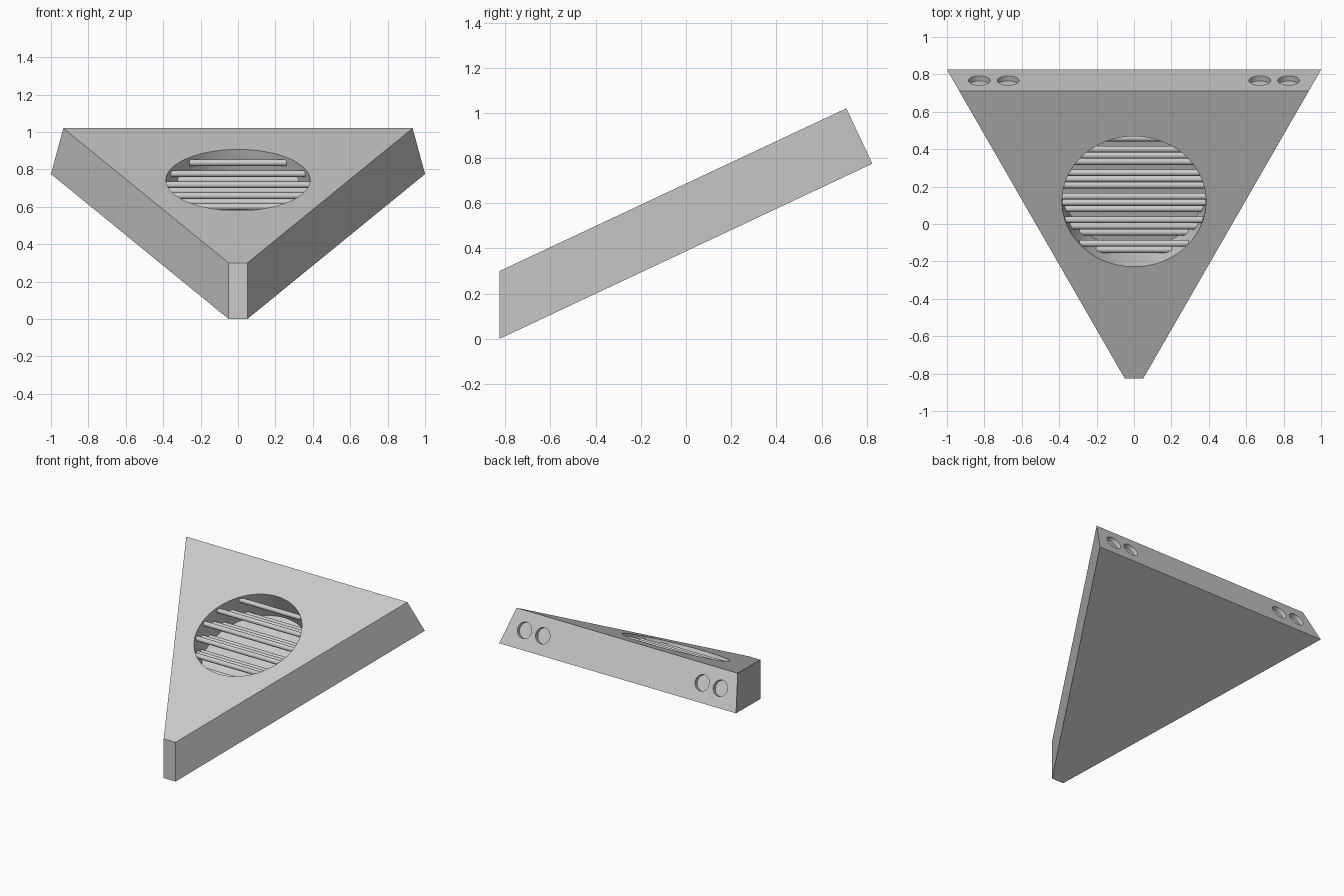
import bpy, bmesh
from math import radians, sqrt
from mathutils import Matrix

if "Cube" in bpy.data.objects:
    bpy.data.objects.remove(bpy.data.objects["Cube"], do_unlink=True)

grey = bpy.data.materials.new("light grey")
grey.use_nodes = True
grey.diffuse_color = (0.6, 0.6, 0.6, 1)
grey.node_tree.nodes["Principled BSDF"].inputs["Base Color"].default_value = (0.6, 0.6, 0.6, 1)

# Tilted frame: origin at the opening centre, y up the slope, z out of the top face
FRAME = Matrix.Translation((0, 0.12, 0.743)) @ Matrix.Rotation(radians(25.1), 4, "X")
RADIUS = 0.385


def finish(name, bm):
    bmesh.ops.recalc_face_normals(bm, faces=bm.faces)
    mesh = bpy.data.meshes.new(name)
    bm.to_mesh(mesh)
    bm.free()
    mesh.materials.append(grey)
    obj = bpy.data.objects.new(name, mesh)
    bpy.context.collection.objects.link(obj)
    return obj


def smooth(obj):
    bpy.ops.object.select_all(action="DESELECT")
    obj.select_set(True)
    bpy.context.view_layer.objects.active = obj
    bpy.ops.object.shade_smooth_by_angle(angle=radians(35))


def cylinder(name, radius, depth, centre, axis, sides):
    turn = {"X": Matrix.Rotation(radians(90), 4, "Y"),
            "Y": Matrix.Rotation(radians(90), 4, "X"),
            "Z": Matrix.Identity(4)}[axis]
    bm = bmesh.new()
    bmesh.ops.create_cone(bm, cap_ends=True, segments=sides, radius1=radius, radius2=radius,
                          depth=depth, matrix=FRAME @ Matrix.Translation(centre) @ turn)
    return finish(name, bm)


def cut(target, cutter):
    mod = target.modifiers.new("cut", "BOOLEAN")
    mod.operation = "DIFFERENCE"
    mod.solver = "EXACT"
    mod.object = cutter
    bpy.context.view_layer.objects.active = target
    bpy.ops.object.modifier_apply(modifier=mod.name)
    bpy.data.objects.remove(cutter, do_unlink=True)


# Wedge body: a side profile whose half width grows towards the back
profile = [(-0.825, 0), (-0.825, 0.3), (0.71, 1.02), (0.825, 0.775)]
bm = bmesh.new()
rings = []
for side in (-1, 1):
    rings.append([bm.verts.new((side * (0.05 + (y + 0.825) * 0.5758), y, z)) for y, z in profile])
bm.faces.new(rings[0])
bm.faces.new(rings[1])
for i in range(4):
    j = (i + 1) % 4
    bm.faces.new((rings[0][i], rings[0][j], rings[1][j], rings[1][i]))
body = finish("body", bm)

# Round recess in the top face
cut(body, cylinder("recess_cutter", RADIUS, 0.44, (0, 0, 0), "Z", 96))

# Two pairs of shallow round sockets in the back face
for x in (-0.827, -0.673, 0.673, 0.827):
    cut(body, cylinder("socket_cutter", 0.058, 0.06, (x, 0.652, -0.134), "Y", 48))
smooth(body)

# Three staggered layers of round bars across the recess
for layer, (first, depth) in enumerate([(0.293, 0.035), (0.2235, 0.105), (0.293, 0.175)]):
    for i in range(5):
        up = first - i * 0.139
        length = 2 * sqrt(RADIUS ** 2 - up ** 2) + 0.02
        smooth(cylinder(f"bar_{layer + 1}_{i + 1}", 0.018, length, (0, up, -depth), "X", 20))
